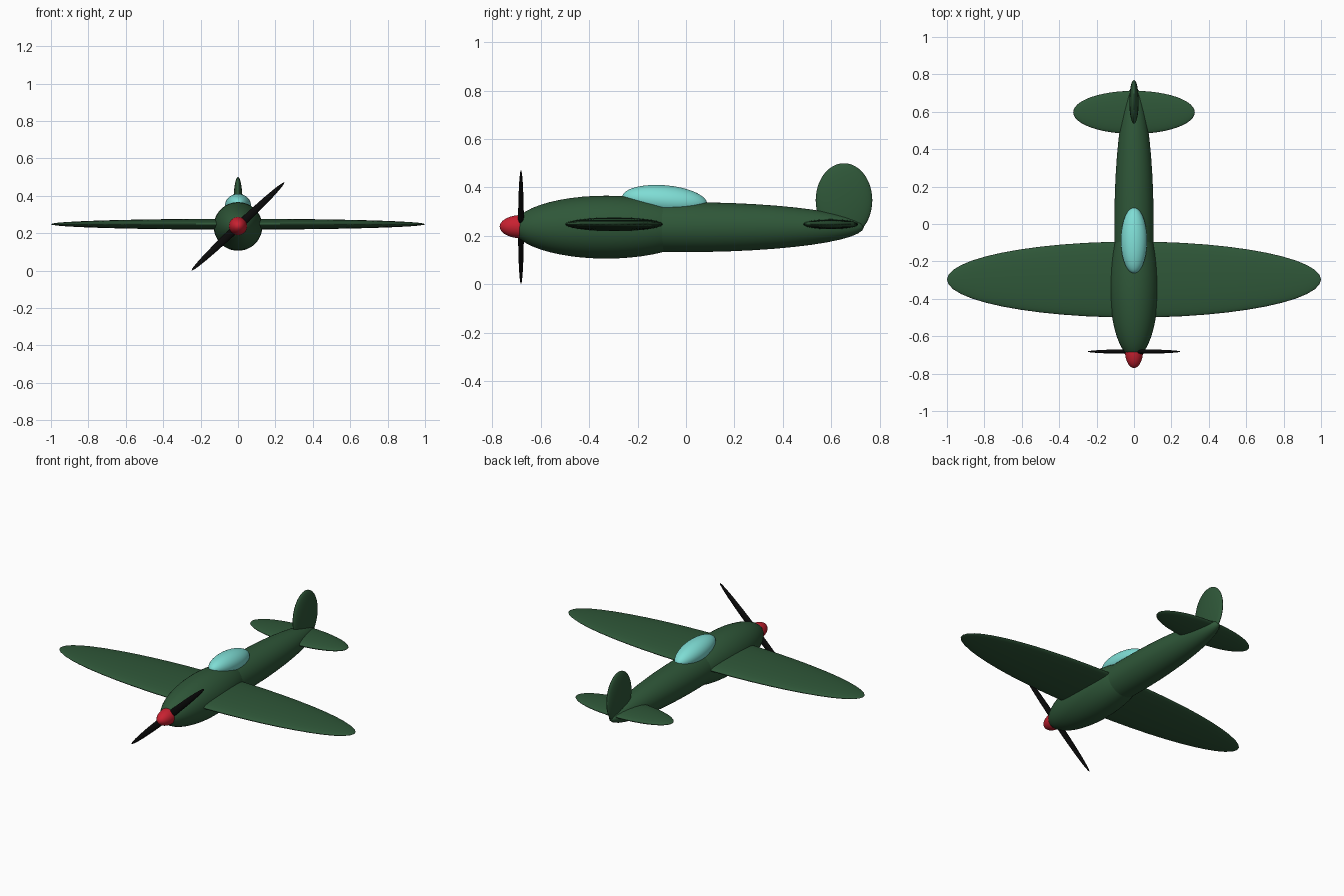
import bpy
from math import radians

cube = bpy.data.objects.get("Cube")
if cube:
    bpy.data.objects.remove(cube, do_unlink=True)


def make_material(name, rgb):
    mat = bpy.data.materials.new(name)
    mat.use_nodes = True
    mat.diffuse_color = (*rgb, 1)
    mat.node_tree.nodes["Principled BSDF"].inputs["Base Color"].default_value = (*rgb, 1)
    return mat


green = make_material("dark green", (0.028, 0.095, 0.04))
red = make_material("red", (0.58, 0.015, 0.03))
glass = make_material("pale turquoise", (0.21, 0.72, 0.66))
black = make_material("black", (0.003, 0.003, 0.003))


def ellipsoid(name, center, radii, mat, tilt=(0, 0, 0)):
    """Smooth ellipsoid with the given half sizes and tilt in degrees."""
    bpy.ops.mesh.primitive_uv_sphere_add(
        segments=48, ring_count=24, location=center,
        rotation=[radians(a) for a in tilt])
    obj = bpy.context.object
    obj.name = name
    obj.scale = radii
    obj.data.materials.append(mat)
    bpy.ops.object.shade_smooth()
    return obj


# Fuselage: stout nose overlapping a slim tail
axis = 0.236
ellipsoid("nose_fuselage", (0, -0.33, axis), (0.13, 0.385, 0.13), green)
ellipsoid("rear_fuselage", (0, 0, axis), (0.105, 0.735, 0.103), green)

# Flying surfaces
ellipsoid("main_wing", (0, -0.297, 0.248), (1, 0.203, 0.029), green)
ellipsoid("tailplane", (0, 0.597, 0.248), (0.325, 0.115, 0.021), green)
ellipsoid("tail_fin", (0, 0.653, 0.347), (0.025, 0.117, 0.153), green)

# Canopy, raised slightly at the front
ellipsoid("canopy", (0, -0.088, 0.346), (0.07, 0.176, 0.063), glass, (-5, 0, 0))

# Spinner and two-bladed propeller
ellipsoid("spinner", (0, -0.68, 0.238), (0.048, 0.09, 0.048), red)
ellipsoid("propeller", (0, -0.682, 0.236), (0.341, 0.012, 0.021), black, (0, -43.5, 0))
